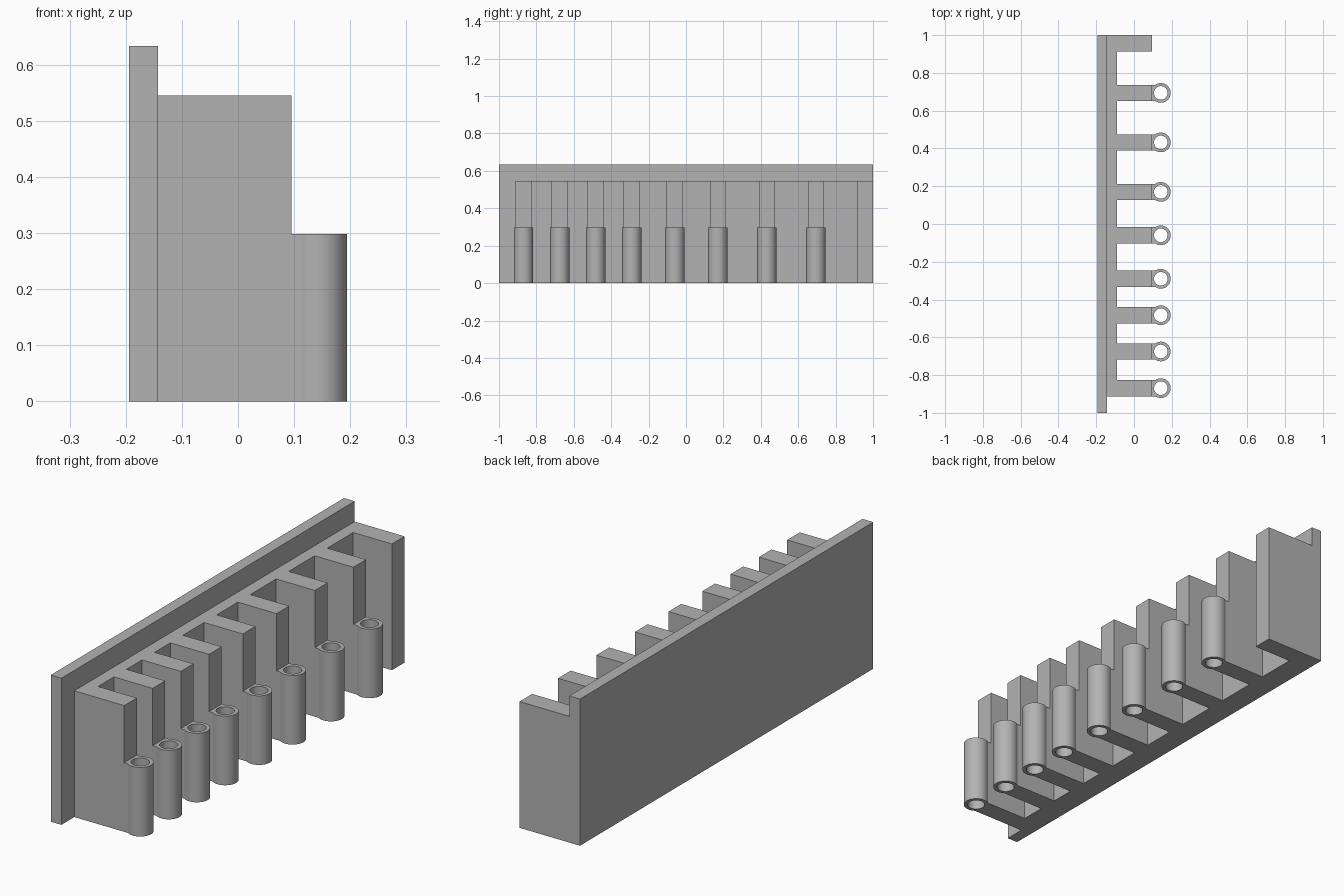
import bpy, bmesh
from math import sin, cos, pi, asin, atan2

cube = bpy.data.objects.get("Cube")
if cube:
    bpy.data.objects.remove(cube, do_unlink=True)

# Single grey plastic
COLOUR = (0.45, 0.45, 0.45, 1)
grey = bpy.data.materials.new("plain_grey")
grey.use_nodes = True
grey.diffuse_color = COLOUR
grey.node_tree.nodes["Principled BSDF"].inputs["Base Color"].default_value = COLOUR

X_BACK, X_PLATE, X_LEDGE, X_FIN = -0.194, -0.143, -0.09, 0.095
FIN_HALF = 0.043
TUBE_X, TUBE_R, HOLE_R = 0.142, 0.052, 0.036
PLATE_H, FIN_H, TUBE_H = 0.633, 0.545, 0.298
FIN_YS = [-0.869, -0.675, -0.483, -0.29, -0.06, 0.17, 0.432, 0.694]


def finish(name, bm):
    bmesh.ops.recalc_face_normals(bm, faces=bm.faces)
    mesh = bpy.data.meshes.new(name)
    bm.to_mesh(mesh)
    bm.free()
    mesh.materials.append(grey)
    obj = bpy.data.objects.new(name, mesh)
    bpy.context.collection.objects.link(obj)
    return obj


def prism(name, outline, height):
    """Extrude an xy outline upward from the ground."""
    bm = bmesh.new()
    face = bm.faces.new([bm.verts.new((x, y, 0)) for x, y in outline])
    top = bmesh.ops.extrude_face_region(bm, geom=[face])["geom"]
    verts = [v for v in top if isinstance(v, bmesh.types.BMVert)]
    bmesh.ops.translate(bm, vec=(0, 0, height), verts=verts)
    return finish(name, bm)


# Tall back plate
prism("back_plate", [(X_BACK, -1), (X_PLATE, -1), (X_PLATE, 1), (X_BACK, 1)], PLATE_H)

# Ledge with its row of fins as one comb-shaped block
spans = [(y - FIN_HALF, y + FIN_HALF) for y in FIN_YS] + [(0.914, 1)]
comb = [(X_PLATE, spans[0][0])]
for low, high in spans:
    if low != spans[0][0]:
        comb.append((X_LEDGE, low))
    comb += [(X_FIN, low), (X_FIN, high)]
    if high != 1:
        comb.append((X_LEDGE, high))
comb.append((X_PLATE, 1))
prism("finned_ledge", comb, FIN_H)


# Hollow tube blended into the end of each fin by a short web
def tube(name, y):
    join = pi - asin(FIN_HALF / TUBE_R)
    steps = 40
    angles = [-join + 2 * join * i / steps for i in range(steps + 1)]
    outer = [(TUBE_R * cos(a), TUBE_R * sin(a)) for a in angles]
    outer += [(X_FIN - TUBE_X, FIN_HALF * (1 - i / 6)) for i in range(13)]
    inner = []
    for px, py in outer:
        a = atan2(py, px)
        inner.append((HOLE_R * cos(a), HOLE_R * sin(a)))
    bm = bmesh.new()
    rings = [[bm.verts.new((TUBE_X + px, y + py, z)) for px, py in loop]
             for loop, z in ((outer, 0), (outer, TUBE_H), (inner, TUBE_H), (inner, 0))]
    count = len(outer)
    for r in range(4):
        a, b = rings[r], rings[(r + 1) % 4]
        for i in range(count):
            j = (i + 1) % count
            bm.faces.new((a[i], a[j], b[j], b[i]))
    obj = finish(name, bm)
    bpy.ops.object.select_all(action="DESELECT")
    obj.select_set(True)
    bpy.context.view_layer.objects.active = obj
    bpy.ops.object.shade_smooth_by_angle(angle=pi / 6)


for number, y in enumerate(FIN_YS, 1):
    tube(f"tube_{number}", y)
